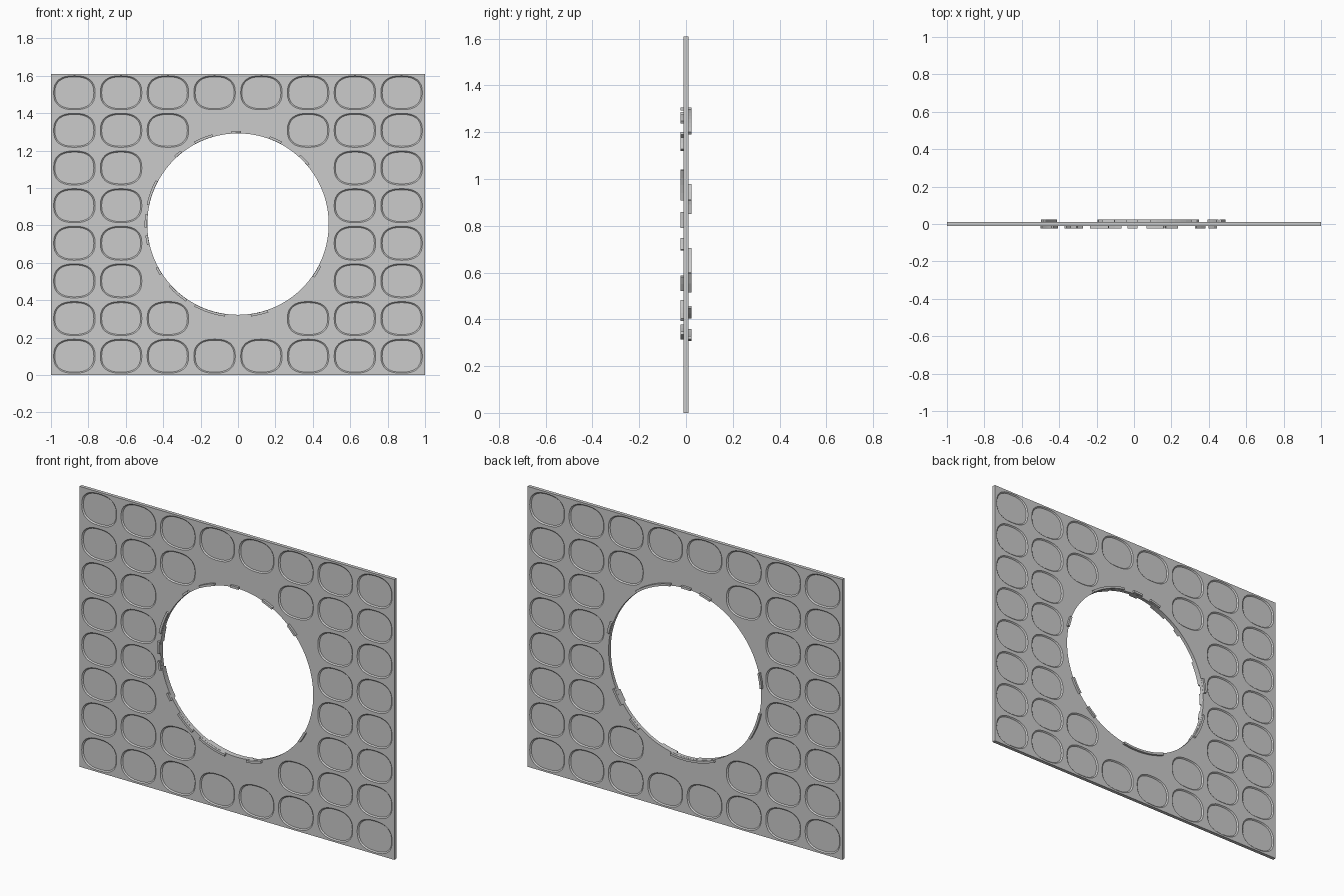
import bpy, bmesh, math

if "Cube" in bpy.data.objects:
    bpy.data.objects.remove(bpy.data.objects["Cube"])

COLS, ROWS = 8, 8
W, H = 2.0, 1.61
CW, CH = W / COLS, H / ROWS
CZ, R = H / 2 + 0.002, 0.485
FACE, DISH = 0.010, 0.004
N = 32


def finish(bm, name):
    me = bpy.data.meshes.new(name)
    bm.to_mesh(me)
    bm.free()
    ob = bpy.data.objects.new(name, me)
    bpy.context.collection.objects.link(ob)
    return ob


def superellipse(t, a, b, p):
    c, s = math.cos(t), math.sin(t)
    return (math.copysign(abs(c) ** p, c) * a, math.copysign(abs(s) ** p, s) * b)


def square(t, a, b):
    # point on the cell border; N divisible by 8 so corners are hit exactly
    c, s = math.cos(t), math.sin(t)
    m = max(abs(c), abs(s))
    return c / m * a, s / m * b


# Thin panel: dished oval in every cell clear of the opening
bm = bmesh.new()
for i in range(COLS):
    for j in range(ROWS):
        cx, cz = -W / 2 + (i + .5) * CW, (j + .5) * CH
        dished = math.hypot(cx, cz - CZ) > 0.55
        for side in (-1, 1):
            def ring(fn, y):
                pts = [fn(2 * math.pi * k / N) for k in range(N)]
                return [bm.verts.new((cx + u, side * y, cz + v)) for u, v in pts]
            outer = ring(lambda t: square(t, CW / 2, CH / 2), FACE)
            loops = [outer]
            if dished:
                loops.append(ring(lambda t: superellipse(t, .111, .091, .8), FACE))
                loops.append(ring(lambda t: superellipse(t, .104, .085, .8), DISH))
            for a, b in zip(loops, loops[1:]):
                for k in range(N):
                    bm.faces.new((a[k], a[(k + 1) % N], b[(k + 1) % N], b[k]))
            bm.faces.new(loops[-1])
bmesh.ops.remove_doubles(bm, verts=bm.verts, dist=1e-5)
# Close the outer edge between the front and back skins
border = [e for e in bm.edges if e.is_boundary]
bmesh.ops.bridge_loops(bm, edges=border)
bmesh.ops.recalc_face_normals(bm, faces=bm.faces)
panel = finish(bm, "wall_panel")

# Round opening
bpy.ops.mesh.primitive_cylinder_add(vertices=96, radius=R, depth=0.2,
                                    location=(0, 0, CZ), rotation=(math.pi / 2, 0, 0))
cutter = bpy.context.object
cutter.name = "opening_cutter"
mod = panel.modifiers.new("opening", 'BOOLEAN')
mod.operation, mod.solver, mod.object = 'DIFFERENCE', 'EXACT', cutter
bpy.context.view_layer.objects.active = panel
bpy.ops.object.modifier_apply(modifier=mod.name)
bpy.data.objects.remove(cutter)


def rim_arc(bm, a0, a1, y0, y1, r0=R + .001, r1=R + .014):
    n = max(2, int((a1 - a0) / 4))
    secs = []
    for k in range(n + 1):
        t = math.radians(a0 + (a1 - a0) * k / n)
        secs.append([bm.verts.new((r * math.cos(t), y, CZ + r * math.sin(t)))
                     for r, y in ((r0, y0), (r1, y0), (r1, y1), (r0, y1))])
    for s, e in zip(secs, secs[1:]):
        for k in range(4):
            bm.faces.new((s[k], s[(k + 1) % 4], e[(k + 1) % 4], e[k]))
    bm.faces.new(secs[0])
    bm.faces.new(secs[-1])


# Broken raised rim on both faces of the opening
front = [(40, 48), (62, 70), (88, 94), (106, 118), (128, 133), (152, 168),
         (174, 182), (187, 193), (208, 213), (222, 236), (242, 262), (278, 289), (325, 333)]
back = [(12, 20), (52, 80), (88, 95), (102, 110), (165, 175), (192, 212),
        (247, 280), (306, 314), (324, 335)]
for name, arcs, s in (("front_rim", front, -1), ("back_rim", back, 1)):
    bm = bmesh.new()
    for a0, a1 in arcs:
        rim_arc(bm, a0, a1, s * .004, s * .023)
    bmesh.ops.recalc_face_normals(bm, faces=bm.faces)
    finish(bm, name)
